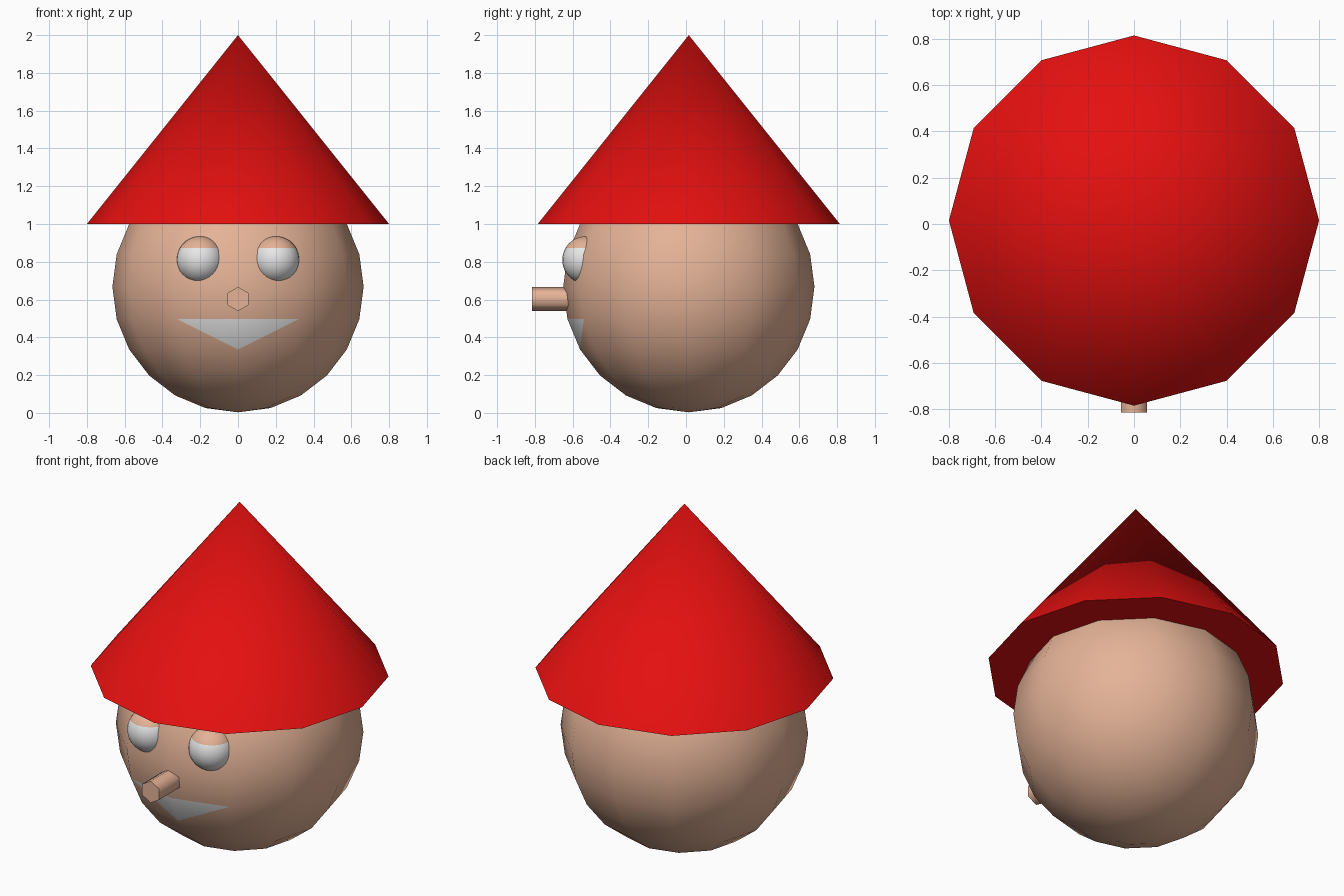
import bpy, bmesh, math
from mathutils import Matrix, Vector

if "Cube" in bpy.data.objects:
    bpy.data.objects.remove(bpy.data.objects["Cube"])

CY = 0.015          # y of head and hat centre
HEAD_R, HEAD_Z = 0.665, 0.668


def material(name, rgb):
    m = bpy.data.materials.new(name)
    m.diffuse_color = (*rgb, 1.0)
    m.use_nodes = True
    m.node_tree.nodes["Principled BSDF"].inputs["Base Color"].default_value = m.diffuse_color
    return m


skin = material("skin tan", (0.78, 0.45, 0.31))
red = material("hat red", (0.78, 0.005, 0.005))
white = material("white", (0.8, 0.8, 0.8))


def finish(name, bm, mats, angle):
    """Turn a bmesh into a smooth-by-angle object."""
    bmesh.ops.recalc_face_normals(bm, faces=bm.faces)
    mesh = bpy.data.meshes.new(name)
    bm.to_mesh(mesh)
    bm.free()
    for m in mats:
        mesh.materials.append(m)
    ob = bpy.data.objects.new(name, mesh)
    bpy.context.collection.objects.link(ob)
    bpy.ops.object.select_all(action='DESELECT')
    ob.select_set(True)
    bpy.context.view_layer.objects.active = ob
    bpy.ops.object.shade_smooth_by_angle(angle=math.radians(angle))
    return ob


# Head: 12 x 12 sphere, with the mouth cut as two half quads at the front
bm = bmesh.new()
bmesh.ops.create_uvsphere(bm, u_segments=12, v_segments=12, radius=HEAD_R,
                          matrix=Matrix.Translation((0, CY, HEAD_Z)))


def head_vert(azimuth, latitude):
    a, l = math.radians(azimuth), math.radians(latitude)
    p = Vector((math.sin(a) * math.cos(l), -math.cos(a) * math.cos(l), math.sin(l)))
    p = p * HEAD_R + Vector((0, CY, HEAD_Z))
    return min(bm.verts, key=lambda v: (v.co - p).length)


chin, lip = head_vert(0, -30), head_vert(0, -15)
for side in (-30, 30):
    corner = head_vert(side, -15)
    quad = next(f for f in chin.link_faces if corner in f.verts)
    bmesh.utils.face_split(quad, corner, chin)
    for f in chin.link_faces:
        if lip in f.verts and corner in f.verts:
            f.material_index = 1
finish("head", bm, [skin, white], 40)

# Hat: closed 12-sided cone
bm = bmesh.new()
bmesh.ops.create_cone(bm, cap_ends=True, segments=12, radius1=0.8, radius2=0, depth=1,
                      matrix=Matrix.Translation((0, CY, 1.5)))
bmesh.ops.remove_doubles(bm, verts=bm.verts, dist=1e-4)
finish("hat", bm, [red], 40)

# Eyes: white balls with skin-coloured upper lids
for side, label in ((-1, "left"), (1, "right")):
    bm = bmesh.new()
    bmesh.ops.create_uvsphere(bm, u_segments=24, v_segments=24, radius=0.125,
                              matrix=Matrix.Translation((side * 0.2, -0.53, 0.81)))
    for f in bm.faces:
        f.material_index = int(f.calc_center_median().z > 0.8725)
    finish("eye_" + label, bm, [white, skin], 40)

# Nose: six-sided peg pointing forward, corners at top and bottom
bm = bmesh.new()
ring = [bm.verts.new((0.064 * math.sin(k * math.pi / 3), -0.815,
                      0.603 + 0.064 * math.cos(k * math.pi / 3))) for k in range(6)]
tip = bm.faces.new(ring)
out = bmesh.ops.extrude_face_region(bm, geom=[tip], use_keep_orig=True)
bmesh.ops.translate(bm, vec=(0, 0.25, 0),
                    verts=[g for g in out["geom"] if isinstance(g, bmesh.types.BMVert)])
finish("nose", bm, [skin], 65)
